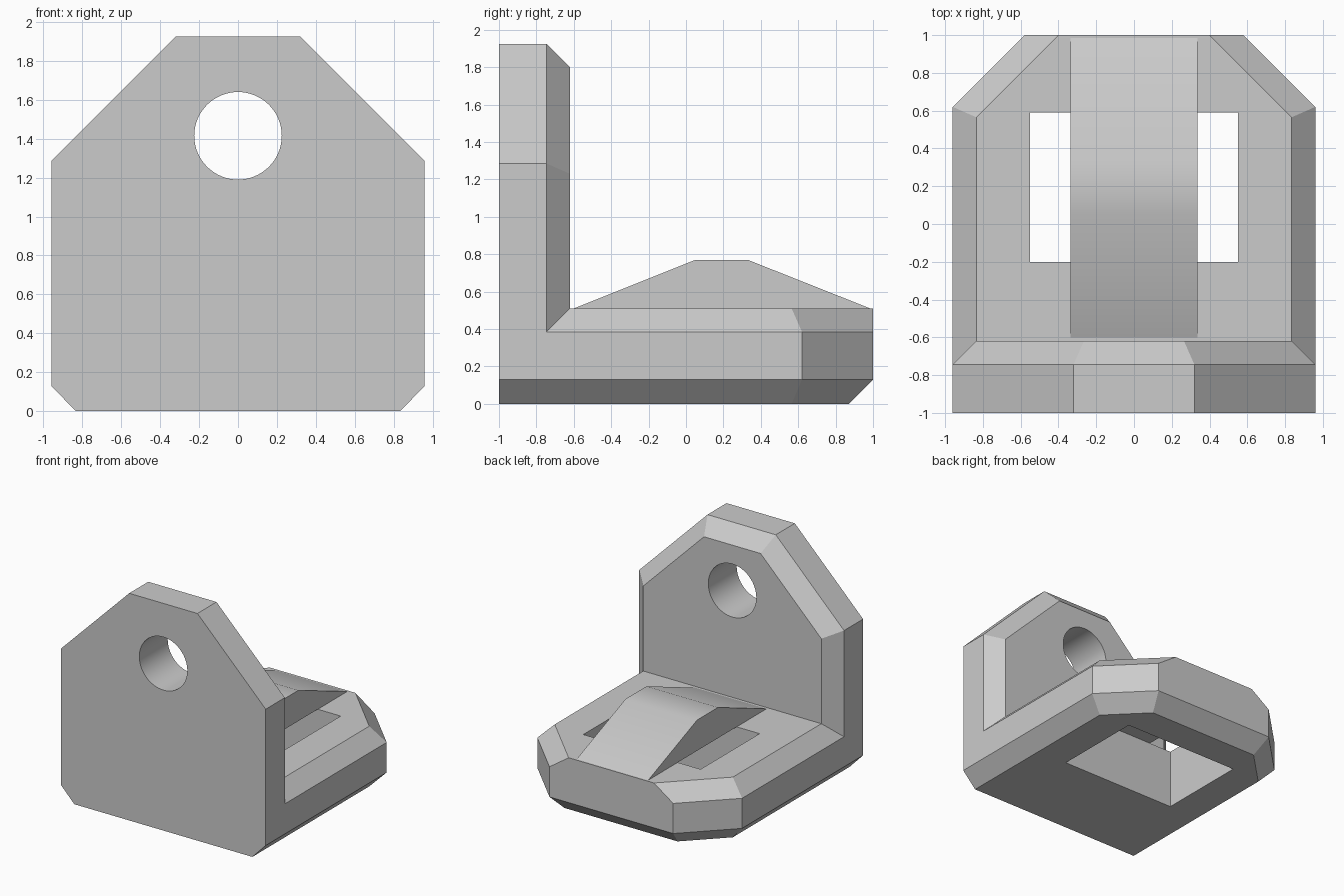
import bpy, bmesh, math

cube = bpy.data.objects.get("Cube")
if cube:
    bpy.data.objects.remove(cube, do_unlink=True)

grey = bpy.data.materials.new("plain_grey")
grey.use_nodes = True
grey.diffuse_color = (0.6, 0.6, 0.6, 1)
grey.node_tree.nodes["Principled BSDF"].inputs["Base Color"].default_value = (0.6, 0.6, 0.6, 1)


def loft(name, rings):
    """Solid skinned through rings that share a point count."""
    bm = bmesh.new()
    loops = [[bm.verts.new(p) for p in ring] for ring in rings]
    for a, b in zip(loops, loops[1:]):
        for i in range(len(a)):
            j = (i + 1) % len(a)
            bm.faces.new((a[i], a[j], b[j], b[i]))
    bm.faces.new(loops[0])
    bm.faces.new(loops[-1])
    bmesh.ops.recalc_face_normals(bm, faces=bm.faces)
    mesh = bpy.data.meshes.new(name)
    bm.to_mesh(mesh)
    bm.free()
    obj = bpy.data.objects.new(name, mesh)
    bpy.context.collection.objects.link(obj)
    mesh.materials.append(grey)
    return obj


def mirrored(half):
    """Close a right-hand outline with its mirror image."""
    return half + [(-u, v) for u, v in reversed(half)]


def combine(target, other, operation):
    mod = target.modifiers.new(operation, 'BOOLEAN')
    mod.operation, mod.solver, mod.object = operation, 'EXACT', other
    bpy.context.view_layer.objects.active = target
    bpy.ops.object.modifier_apply(modifier=mod.name)
    bpy.data.objects.remove(other, do_unlink=True)


def smooth(obj):
    bpy.ops.object.select_all(action='DESELECT')
    obj.select_set(True)
    bpy.context.view_layer.objects.active = obj
    bpy.ops.object.shade_smooth_by_angle(angle=math.radians(30))


WIDE, NARROW = 0.96, 0.835


# Base slab: bevelled below all round, bevelled above on sides and corners
def base_ring(z, x, diagonal, back):
    half = [(x, -1), (x, diagonal - x), (diagonal - back, back)]
    return [(u, v, z) for u, v in mirrored(half)]


bracket = loft("bracket_body", [
    base_ring(0, NARROW, 1.40, 0.87),
    base_ring(0.13, WIDE, 1.58, 1),
    base_ring(0.385, WIDE, 1.58, 1),
    base_ring(0.51, NARROW, 1.40, 1),
])


# Upright plate with clipped top corners and a bevelled rear rim
def plate_ring(y, x, diagonal, top):
    half = [(x, 0.25), (x, diagonal - x), (diagonal - top, top)]
    return [(u, y, v) for u, v in mirrored(half)]


plate = loft("upright_plate", [
    plate_ring(-1, WIDE, 2.245, 1.925),
    plate_ring(-0.745, WIDE, 2.245, 1.925),
    plate_ring(-0.62, NARROW, 2.065, 1.8),
])
combine(bracket, plate, 'UNION')

# Round hole through the plate
circle = [(0.225 * math.cos(math.tau * i / 64), 1.415 + 0.225 * math.sin(math.tau * i / 64))
          for i in range(64)]
combine(bracket, loft("round_cutter", [[(u, y, v) for u, v in circle] for y in (-1.2, -0.4)]),
        'DIFFERENCE')

# Rectangular opening through the base
opening = mirrored([(0.55, -0.2), (0.55, 0.59)])
combine(bracket, loft("opening_cutter", [[(u, v, z) for u, v in opening] for z in (-0.2, 0.8)]),
        'DIFFERENCE')
smooth(bracket)

# Ramped bridge spanning the opening
ramp = [(-0.6, 0.51), (0.05, 0.77), (0.33, 0.77), (0.985, 0.51)]
bridge = loft("ramped_bridge", [[(x, y, z) for y, z in ramp] for x in (-0.335, 0.335)])
smooth(bridge)
